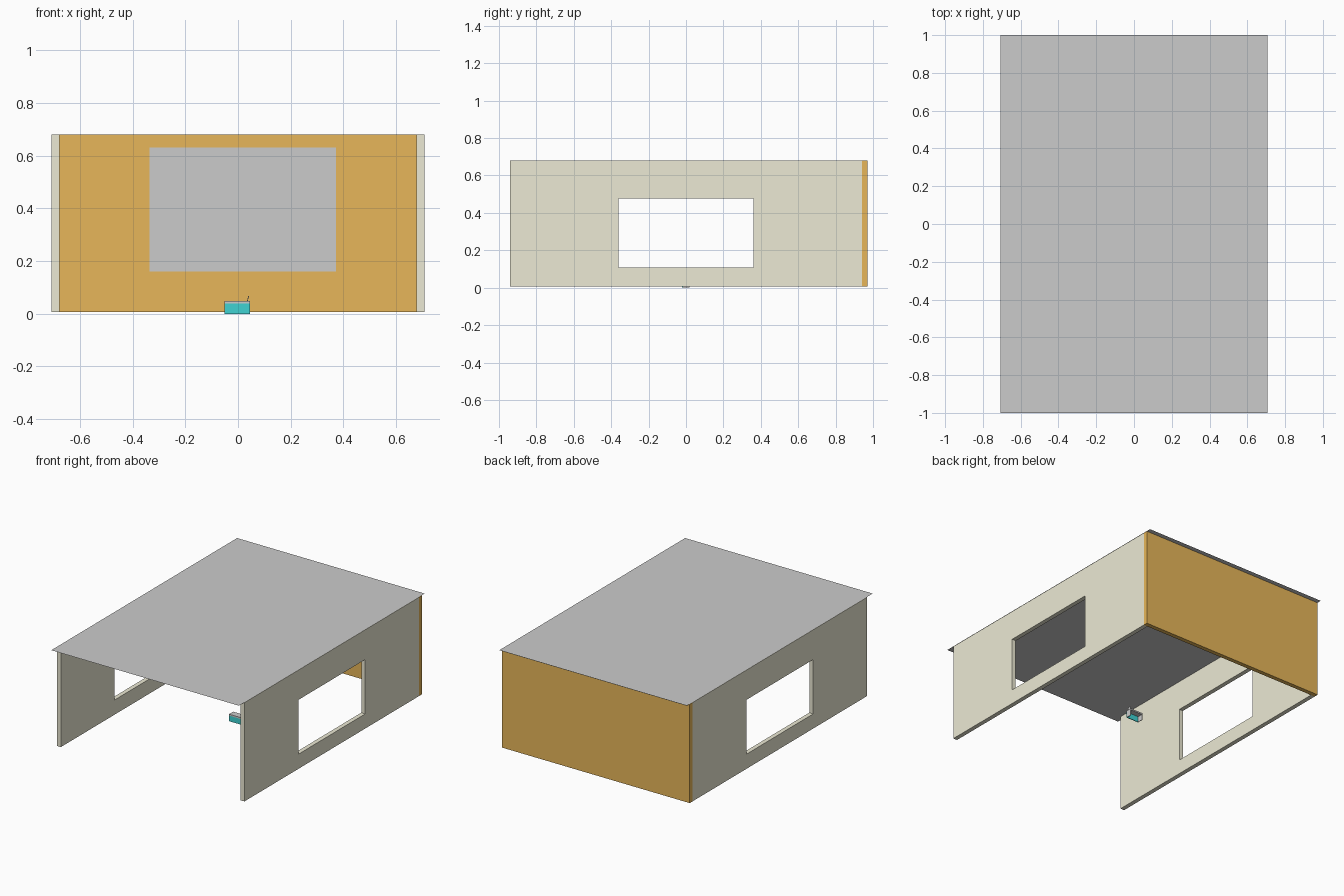
import bpy, bmesh

if "Cube" in bpy.data.objects:
    bpy.data.objects.remove(bpy.data.objects["Cube"])


def material(name, color):
    m = bpy.data.materials.new(name)
    m.diffuse_color = (*color, 1)
    m.use_nodes = True
    m.node_tree.nodes["Principled BSDF"].inputs["Base Color"].default_value = m.diffuse_color
    return m


CREAM = material("cream_paint", (0.84, 0.82, 0.66))
ORANGE = material("orange_paint", (0.80, 0.47, 0.10))
TEAL = material("teal_paint", (0.05, 0.65, 0.65))


def finish(name, bm, mat=None):
    bmesh.ops.recalc_face_normals(bm, faces=bm.faces)
    mesh = bpy.data.meshes.new(name)
    bm.to_mesh(mesh)
    bm.free()
    ob = bpy.data.objects.new(name, mesh)
    bpy.context.collection.objects.link(ob)
    if mat:
        mesh.materials.append(mat)
    return ob


def box(name, x, y, z, mat=None):
    bm = bmesh.new()
    bmesh.ops.create_cube(bm, size=1)
    for v in bm.verts:
        v.co = [(a + b) / 2 + c * (b - a) for c, (a, b) in zip(v.co, (x, y, z))]
    return finish(name, bm, mat)


def plane(name, corners, mat=None):
    bm = bmesh.new()
    bm.faces.new([bm.verts.new(c) for c in corners])
    mesh = bpy.data.meshes.new(name)
    bm.to_mesh(mesh)
    bm.free()
    ob = bpy.data.objects.new(name, mesh)
    bpy.context.collection.objects.link(ob)
    return ob


def window_wall(name, x0, x1):
    # Wall with a rectangular window: 3x3 grid minus the middle, then extruded
    ys, zs = (-0.94, -0.36, 0.36, 0.94), (0.007, 0.107, 0.477, 0.68)
    bm = bmesh.new()
    grid = [[bm.verts.new((x0, y, z)) for z in zs] for y in ys]
    for i in range(3):
        for j in range(3):
            if (i, j) != (1, 1):
                bm.faces.new((grid[i][j], grid[i + 1][j],
                              grid[i + 1][j + 1], grid[i][j + 1]))
    ext = bmesh.ops.extrude_face_region(bm, geom=bm.faces[:], use_keep_orig=True)
    verts = [g for g in ext["geom"] if isinstance(g, bmesh.types.BMVert)]
    bmesh.ops.translate(bm, verts=verts, vec=(x1 - x0, 0, 0))
    return finish(name, bm, CREAM)


# Room shell
for side, s in (("left", -1), ("right", 1)):
    window_wall(side + "_wall", s * 0.677, s * 0.707)
box("back_wall", (-0.707, 0.707), (0.94, 0.97), (0.007, 0.68), ORANGE)
plane("roof", [(-0.707, -1, 0.682), (0.707, -1, 0.682), (0.707, 1, 0.682), (-0.707, 1, 0.682)])

# Board hung on the inside of the back wall
plane("wall_board", [(-0.335, 0.936, 0.16), (0.372, 0.936, 0.16),
                     (0.372, 0.936, 0.63), (-0.335, 0.936, 0.63)])

# Small desk: teal front, grey top and ends
box("desk_front", (-0.052, 0.045), (-0.022, -0.017), (0, 0.038), TEAL)
box("desk_top", (-0.052, 0.045), (-0.022, 0.022), (0.038, 0.048))
for side, x in (("left", -0.052), ("right", 0.041)):
    box("desk_%s_end" % side, (x, x + 0.004), (-0.017, 0.02), (0, 0.038))

# Slightly leaning screen on the desk
screen = box("desk_screen", (0.034, 0.037), (-0.012, 0.012), (0.048, 0.067))
for v in screen.data.vertices:
    if v.co.z > 0.06:
        v.co.x += 0.005
